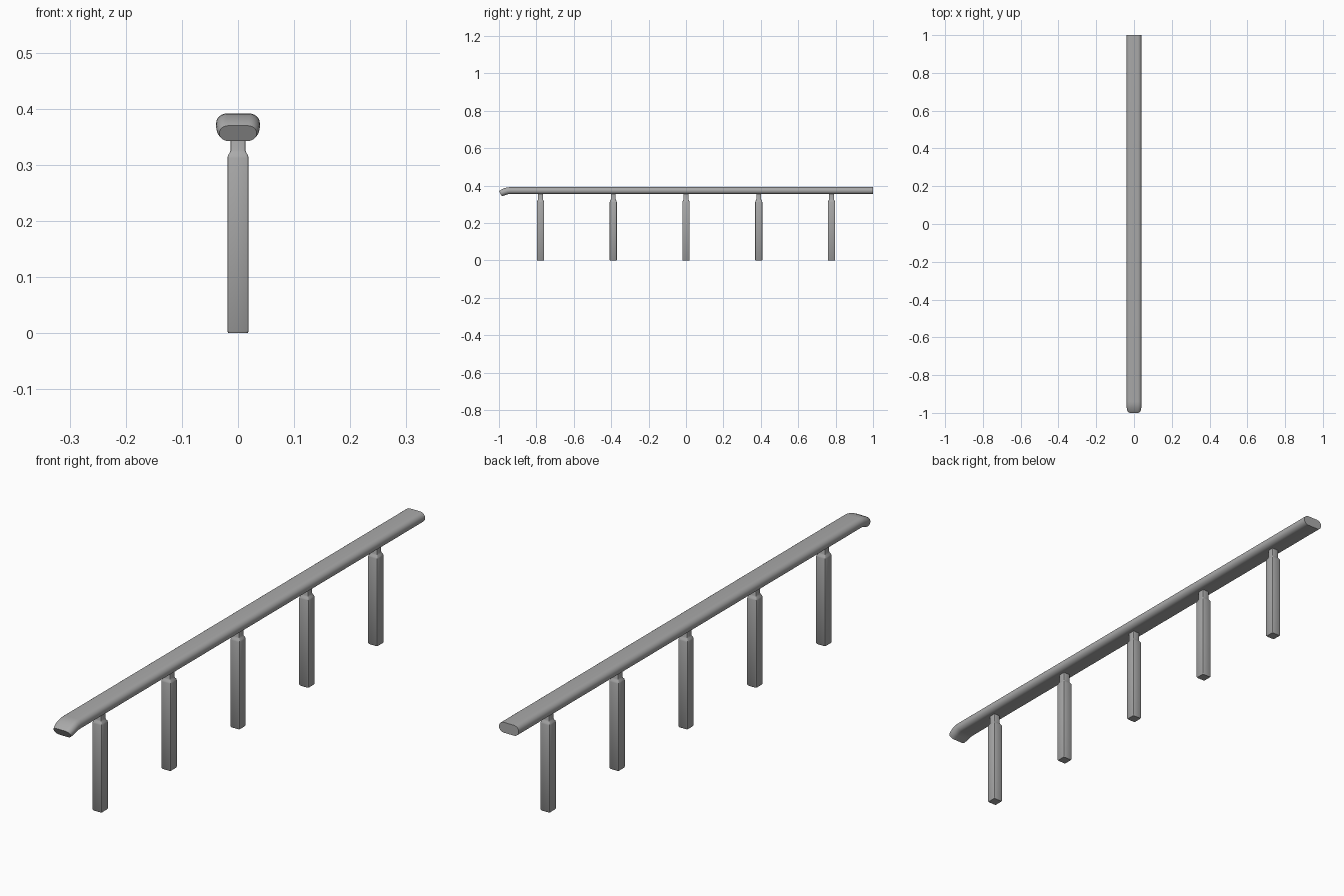
import bpy, bmesh, math

if "Cube" in bpy.data.objects:
    bpy.data.objects.remove(bpy.data.objects["Cube"])

grey = bpy.data.materials.new("metal_grey")
grey.diffuse_color = (0.4, 0.4, 0.4, 1)
grey.use_nodes = True
grey.node_tree.nodes["Principled BSDF"].inputs["Base Color"].default_value = grey.diffuse_color


def loft(name, rings):
    """Skin closed rings of points and cap both ends."""
    bm = bmesh.new()
    vs = [[bm.verts.new(p) for p in r] for r in rings]
    n = len(vs[0])
    for a, b in zip(vs, vs[1:]):
        for i in range(n):
            j = (i + 1) % n
            bm.faces.new((a[i], a[j], b[j], b[i]))
    bm.faces.new(vs[0][::-1])
    bm.faces.new(vs[-1])
    bmesh.ops.recalc_face_normals(bm, faces=bm.faces)
    me = bpy.data.meshes.new(name)
    bm.to_mesh(me)
    bm.free()
    me.materials.append(grey)
    ob = bpy.data.objects.new(name, me)
    bpy.context.collection.objects.link(ob)
    bpy.ops.object.select_all(action='DESELECT')
    ob.select_set(True)
    bpy.context.view_layer.objects.active = ob
    bpy.ops.object.shade_smooth_by_angle(angle=math.radians(35))
    return ob


def rounded(hw, hh, rx, ry, seg):
    """Rounded rectangle outline, half sizes hw x hh."""
    pts = []
    for k, (sx, sy) in enumerate(((1, 1), (-1, 1), (-1, -1), (1, -1))):
        for s in range(seg + 1):
            a = math.pi / 2 * (k + s / seg)
            pts.append((sx * (hw - rx) + rx * math.cos(a),
                        sy * (hh - ry) + ry * math.sin(a)))
    return pts


# Handrail: straight run with a drooping, slightly narrowed front end
# (y, z centre, tilt in degrees, width scale, height scale)
path = [(1.0, 0.373, 0, 1, 1), (-0.940, 0.373, 0, 1, 1),
        (-0.954, 0.372, 8, 1, 1), (-0.967, 0.368, 18, 1, 0.99),
        (-0.979, 0.363, 26, 0.97, 0.95), (-0.987, 0.359, 30, 0.92, 0.90),
        (-0.992, 0.356, 30, 0.85, 0.86)]
section = rounded(0.039, 0.0185, 0.019, 0.0175, 6)
rings = []
for y, z, deg, sw, sh in path:
    t = math.radians(deg)
    rings.append([(x * sw, y - v * sh * math.sin(t), z + v * sh * math.cos(t))
                  for x, v in section])
loft("handrail", rings)

# Balusters: square posts with rounded corners, shoulder and thin neck
# (z, half width)
profile = [(0, 0.017), (0.003, 0.019), (0.312, 0.019), (0.317, 0.0178),
           (0.322, 0.0145), (0.327, 0.013), (0.365, 0.013)]
for i in range(-2, 3):
    y = i * 0.389
    loft(f"baluster_{i + 3}",
         [[(px, y + py, z) for px, py in rounded(h, h, h * 0.2, h * 0.2, 2)]
          for z, h in profile])
